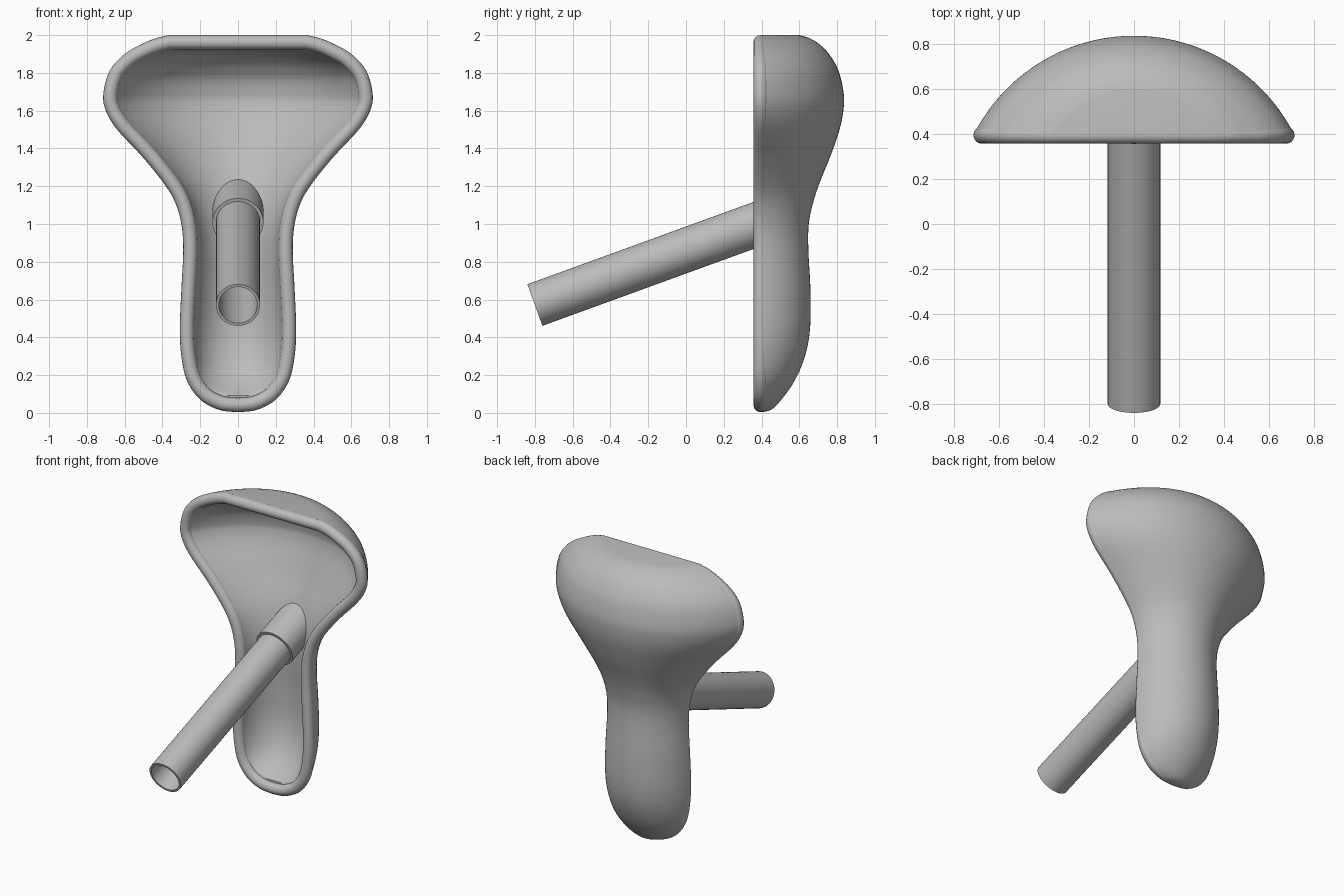
import bpy
import bmesh
from math import sin, cos, atan2, pi, radians
from mathutils import Vector

cube = bpy.data.objects.get("Cube")
if cube:
    bpy.data.objects.remove(cube)

grey = bpy.data.materials.new("plain_grey")
grey.use_nodes = True
grey.diffuse_color = (0.5, 0.5, 0.5, 1)
grey.node_tree.nodes["Principled BSDF"].inputs["Base Color"].default_value = (0.5, 0.5, 0.5, 1)

# Stations of the shell, bottom to top: half width, height, y of the back
STATIONS = [Vector(s) for s in (
    (0.001, 0.004, 0.396), (0.10, 0.016, 0.45), (0.20, 0.07, 0.505), (0.27, 0.17, 0.575),
    (0.30, 0.30, 0.63), (0.308, 0.45, 0.657), (0.30, 0.65, 0.659), (0.29, 0.86, 0.648),
    (0.30, 1.00, 0.65), (0.335, 1.12, 0.675), (0.40, 1.225, 0.71), (0.51, 1.36, 0.765),
    (0.64, 1.50, 0.813), (0.70, 1.60, 0.833), (0.713, 1.69, 0.835), (0.68, 1.81, 0.808),
    (0.60, 1.90, 0.757), (0.50, 1.957, 0.70), (0.43, 1.985, 0.65), (0.365, 2.0, 0.60))]
LIP_Y, LIP_R, WALL = 0.395, 0.038, 0.075
ARC, SUB = 40, 5


def spline(pts):
    """Smooth path through all the points."""
    out = []
    for i in range(len(pts) - 1):
        a, b, c, d = (pts[max(0, min(len(pts) - 1, i + k))] for k in (-1, 0, 1, 2))
        for s in range(SUB):
            t = s / SUB
            out.append(b + (c - a) * (t / 2) + (a * 2 - b * 5 + c * 4 - d) * (t * t / 2)
                       + (b * 3 - a - c * 3 + d) * (t ** 3 / 2))
    return out + [pts[-1]]


def inset(path, dist):
    """Move the outline inwards by dist in the front plane."""
    flat = [Vector((p.x, p.y)) for p in path]
    ring = [Vector((-flat[1].x, flat[1].y))] + flat + [Vector((0, flat[-1].y))]
    out = []
    for i, p in enumerate(path):
        t = (ring[i + 1] - ring[i]).normalized() + (ring[i + 2] - ring[i + 1]).normalized()
        t.normalize()
        out.append(Vector((max(p.x - t.y * dist, 0.001), p.y + t.x * dist, p.z)))
    return out


def finish(obj, angle=35):
    obj.data.materials.clear()
    obj.data.materials.append(grey)
    bpy.ops.object.select_all(action="DESELECT")
    obj.select_set(True)
    bpy.context.view_layer.objects.active = obj
    bpy.ops.object.shade_smooth_by_angle(angle=radians(angle))


def mesh_object(name, bm):
    bmesh.ops.remove_doubles(bm, verts=bm.verts, dist=0.0005)
    bmesh.ops.recalc_face_normals(bm, faces=bm.faces)
    mesh = bpy.data.meshes.new(name)
    bm.to_mesh(mesh)
    bm.free()
    obj = bpy.data.objects.new(name, mesh)
    bpy.context.collection.objects.link(obj)
    finish(obj)


def skin(bm, rows, closed):
    for a, b in zip(rows, rows[1:]):
        n = len(a)
        for j in range(n if closed else n - 1):
            bm.faces.new((a[j], a[(j + 1) % n], b[(j + 1) % n], b[j]))


outline = spline(STATIONS)


# Hollow shell: circular-arc sections, an outer and an inner skin
def arc_rows(bm, path):
    rows = []
    for w, z, back in path:
        d = min(max(back - LIP_Y, 0.0005), w)
        half = 2 * atan2(d, w)
        r = w / sin(half)
        angles = [half * (2 * j / ARC - 1) for j in range(ARC + 1)]
        rows.append([bm.verts.new((r * sin(a), LIP_Y + d - r + r * cos(a), z)) for a in angles])
    skin(bm, rows, False)
    bm.faces.new(rows[-1])
    return rows


bm = bmesh.new()
inner = [Vector((p.x, p.y, p.z - WALL * 0.9)) for p in inset(outline, WALL)]
outer_rows, inner_rows = arc_rows(bm, outline), arc_rows(bm, inner)
for side in (0, -1):
    skin(bm, [[r[side] for r in outer_rows], [r[side] for r in inner_rows]], False)
bm.faces.new((outer_rows[-1][0], outer_rows[-1][-1], inner_rows[-1][-1], inner_rows[-1][0]))
mesh_object("shell", bm)

# Rounded lip around the opening
half = inset(outline, LIP_R)
loop = [(p.x, p.y) for p in half] + [(-p.x, p.y) for p in reversed(half[1:])]
curve = bpy.data.curves.new("lip", "CURVE")
curve.dimensions = "3D"
curve.bevel_depth = LIP_R
curve.bevel_resolution = 6
path = curve.splines.new("POLY")
path.points.add(len(loop) - 1)
for pt, (x, z) in zip(path.points, loop):
    pt.co = (x, LIP_Y, z, 1)
path.use_cyclic_u = True
lip = bpy.data.objects.new("lip", curve)
bpy.context.collection.objects.link(lip)
bpy.ops.object.select_all(action="DESELECT")
lip.select_set(True)
bpy.context.view_layer.objects.active = lip
bpy.ops.object.convert(target="MESH")
finish(bpy.context.object, 60)

# Slanted tube and the collar that joins it to the shell
TILT = radians(20)
AXIS = Vector((0, cos(TILT), sin(TILT)))
ACROSS = Vector((0, -sin(TILT), cos(TILT)))
FOOT = Vector((0, -0.80, 0.571))


def back_at(z):
    return min(outline, key=lambda p: abs(p.y - z)).z


def ring(bm, radius, t, trim=False):
    verts = []
    for k in range(48):
        a = 2 * pi * k / 48
        p = FOOT + AXIS * t + Vector((cos(a) * radius, 0, 0)) + ACROSS * (sin(a) * radius)
        if trim:
            for _ in range(12):
                p += AXIS * (back_at(p.z) - 0.055 - p.y)
        verts.append(bm.verts.new(p))
    return verts


def pipe(name, outer, bore, start, end, trim):
    bm = bmesh.new()
    rows = [ring(bm, outer, start), ring(bm, outer, end, trim),
            ring(bm, bore, end, trim), ring(bm, bore, start)]
    skin(bm, rows + rows[:1], True)
    mesh_object(name, bm)


pipe("tube", 0.117, 0.102, 0, 1.4, False)
pipe("collar", 0.135, 0.116, 1.28, 1.45, True)
